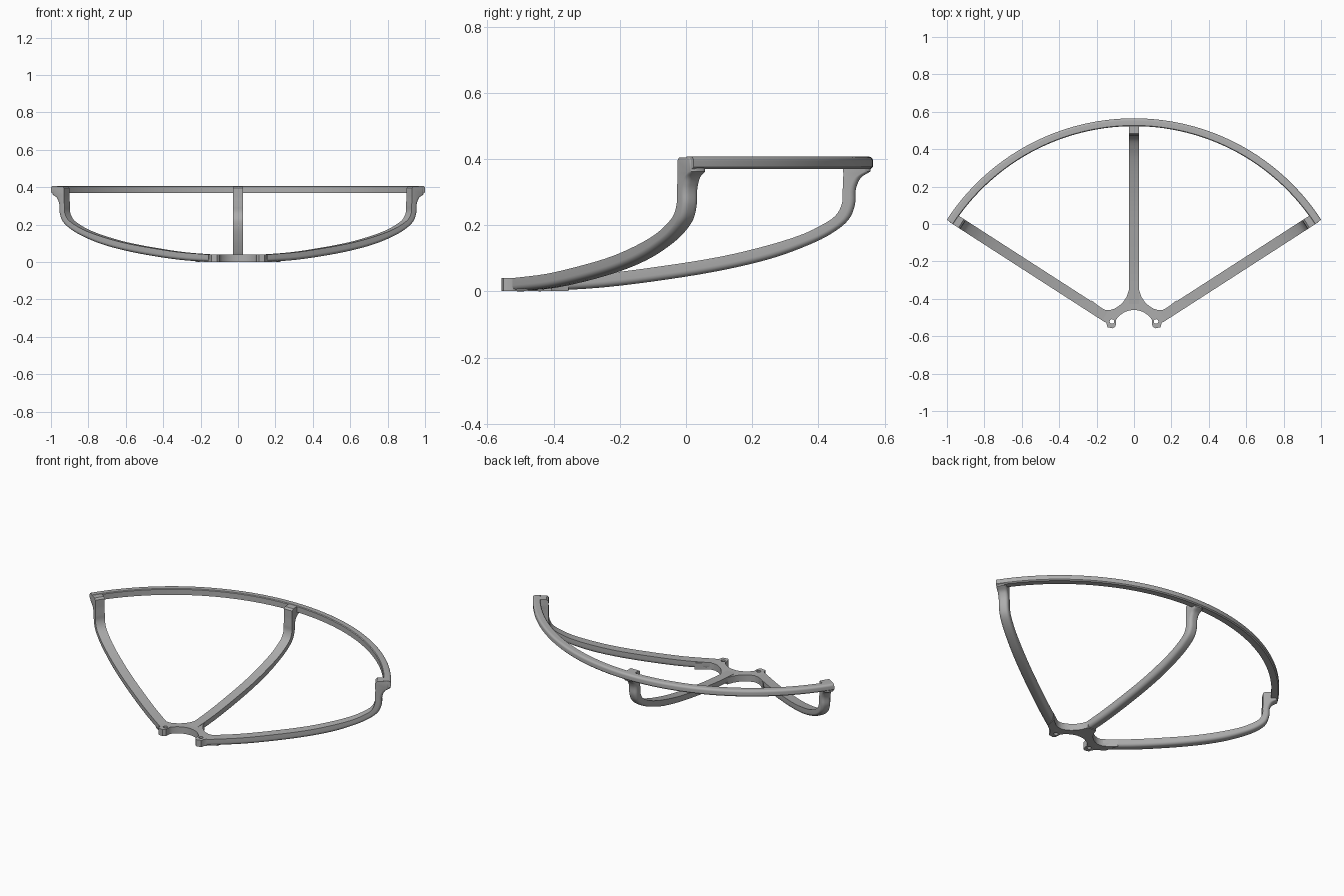
import bpy, bmesh, math
from mathutils import Vector

cube = bpy.data.objects.get("Cube")
if cube:
    bpy.data.objects.remove(cube, do_unlink=True)

grey = bpy.data.materials.new("grey plastic")
grey.use_nodes = True
colour = (0.42, 0.42, 0.42, 1)
grey.diffuse_color = colour
grey.node_tree.nodes["Principled BSDF"].inputs["Base Color"].default_value = colour


def finish(name, mesh):
    """Link a mesh, colour it and shade it smooth with sharp edges kept."""
    obj = bpy.data.objects.new(name, mesh)
    bpy.context.scene.collection.objects.link(obj)
    mesh.materials.clear()
    mesh.materials.append(grey)
    bpy.ops.object.select_all(action='DESELECT')
    obj.select_set(True)
    bpy.context.view_layer.objects.active = obj
    bpy.ops.object.shade_smooth_by_angle(angle=math.radians(35))
    return obj


def loft(name, rows):
    """Skin equal-length closed sections and cap both ends."""
    bm = bmesh.new()
    loops = [[bm.verts.new(p) for p in row] for row in rows]
    n = len(loops[0])
    for a, b in zip(loops, loops[1:]):
        for i in range(n):
            j = (i + 1) % n
            bm.faces.new((a[i], a[j], b[j], b[i]))
    bm.faces.new(loops[0])
    bm.faces.new(loops[-1])
    bmesh.ops.recalc_face_normals(bm, faces=bm.faces)
    mesh = bpy.data.meshes.new(name)
    bm.to_mesh(mesh)
    bm.free()
    return finish(name, mesh)


def smooth_path(pts, steps=4):
    """Catmull-Rom curve through the points."""
    pts = [Vector(p) for p in pts]
    ext = [2 * pts[0] - pts[1]] + pts + [2 * pts[-1] - pts[-2]]
    out = []
    for a, b, c, d in zip(ext, ext[1:], ext[2:], ext[3:]):
        for k in range(steps):
            t = k / steps
            out.append(0.5 * (2 * b + (c - a) * t + (2 * a - 5 * b + 4 * c - d) * t * t
                              + (3 * b - a - 3 * c + d) * t ** 3))
    return out + [pts[-1]]


# Arm side profile: distance from the upright, and height
under = [(-.94, 0), (-.745, .012), (-.545, .037), (-.375, .066), (-.235, .1),
         (-.125, .14), (-.055, .175), (-.005, .215), (.015, .26), (.017, .3),
         (.022, .322), (.035, .345), (.062, .362)]
upper = [(-.94, .04), (-.75, .053), (-.555, .078), (-.39, .105), (-.255, .137),
         (-.155, .168), (-.095, .195), (-.045, .227), (-.024, .265), (-.022, .3),
         (-.021, .322), (-.02, .345), (-.02, .362)]
head = [((.062, .397), (-.02, .395)), ((.052, .405), (-.01, .405))]
HALF = .0275
ROUND = .018


def arm(name, x, y, degrees):
    along = Vector((math.cos(math.radians(degrees)), math.sin(math.radians(degrees)), 0))
    across = Vector((-along.y, along.x, 0))
    pairs = list(zip(smooth_path(under), smooth_path(upper)))
    pairs += [(Vector(a), Vector(b)) for a, b in head]
    rows = []
    for low, top in pairs:
        depth = (low - top).length
        d = (low - top).normalized()
        # Flat inner face, rounded outer face
        section = [(-HALF, 0), (HALF, 0)]
        arc = [math.radians(a) for a in range(0, 91, 18)]
        corner = [(HALF - ROUND * (1 - math.cos(a)), depth - ROUND * (1 - math.sin(a)))
                  for a in arc]
        section += corner + [(-u, v) for u, v in reversed(corner)]
        row = []
        for u, v in section:
            p = top + d * v
            row.append(Vector((x, y, 0)) + along * p.x + across * u + Vector((0, 0, p.y)))
        rows.append(row)
    return loft(name, rows)


arm("middle_arm", 0, .495, 90)
arm("left_arm", .932, .008, 32.8)
arm("right_arm", -.932, .008, 147.2)

# Curved guard rim
RIM_Y, OUT, INN, LOW, TOP = -.63, 1.195, 1.153, .37, .407
rim_section = [(INN, LOW), (INN, TOP - .004), (INN + .004, TOP)]
for a in range(90, -1, -18):
    c, s = math.cos(math.radians(a)), math.sin(math.radians(a))
    rim_section.append((OUT - .013 * (1 - c), TOP - .013 * (1 - s)))
rim_section += [(OUT, LOW + .006), (OUT - .006, LOW)]
rim_rows = []
STEPS = 72
start = math.radians(33.1)
for i in range(STEPS + 1):
    a = start + (math.pi - 2 * start) * i / STEPS
    rim_rows.append([(r * math.cos(a), RIM_Y + r * math.sin(a), z) for r, z in rim_section])
loft("guard_rim", rim_rows)

# Mounting hub: a flat plate with a round motor recess and two screw holes
half = [(.115 * math.sin(math.radians(a)), -.575 + .115 * math.cos(math.radians(a)))
        for a in range(0, 57, 7)]
half += [(.096, -.525), (.098, -.545), (.112, -.558), (.142, -.552), (.147, -.532),
         (.16, -.516), (.205, -.486), (.228, -.407), (.2, -.43), (.18, -.447), (.155, -.459),
         (.13, -.461), (.105, -.453), (.08, -.438), (.058, -.417), (.04, -.39),
         (.0275, -.355)]
outline = half + [(-x, y) for x, y in reversed(half[1:])]
holes = [[(side * .118 + .012 * math.cos(k * math.pi / 10),
           -.521 + .012 * math.sin(k * math.pi / 10)) for k in range(20)]
         for side in (1, -1)]
curve = bpy.data.curves.new("hub_outline", 'CURVE')
curve.dimensions = '2D'
curve.fill_mode = 'BOTH'
curve.extrude = .02
for loop in [outline] + holes:
    spline = curve.splines.new('POLY')
    spline.points.add(len(loop) - 1)
    for point, (x, y) in zip(spline.points, loop):
        point.co = (x, y, 0, 1)
    spline.use_cyclic_u = True
helper = bpy.data.objects.new("hub_outline", curve)
bpy.context.scene.collection.objects.link(helper)
bpy.context.view_layer.update()
graph = bpy.context.evaluated_depsgraph_get()
plate = bpy.data.meshes.new_from_object(helper.evaluated_get(graph))
bpy.data.objects.remove(helper, do_unlink=True)
bm = bmesh.new()
bm.from_mesh(plate)
bmesh.ops.remove_doubles(bm, verts=bm.verts, dist=.0001)
bmesh.ops.translate(bm, verts=bm.verts, vec=(0, 0, .021))
bmesh.ops.recalc_face_normals(bm, faces=bm.faces)
bm.to_mesh(plate)
bm.free()
finish("mounting_hub", plate)
